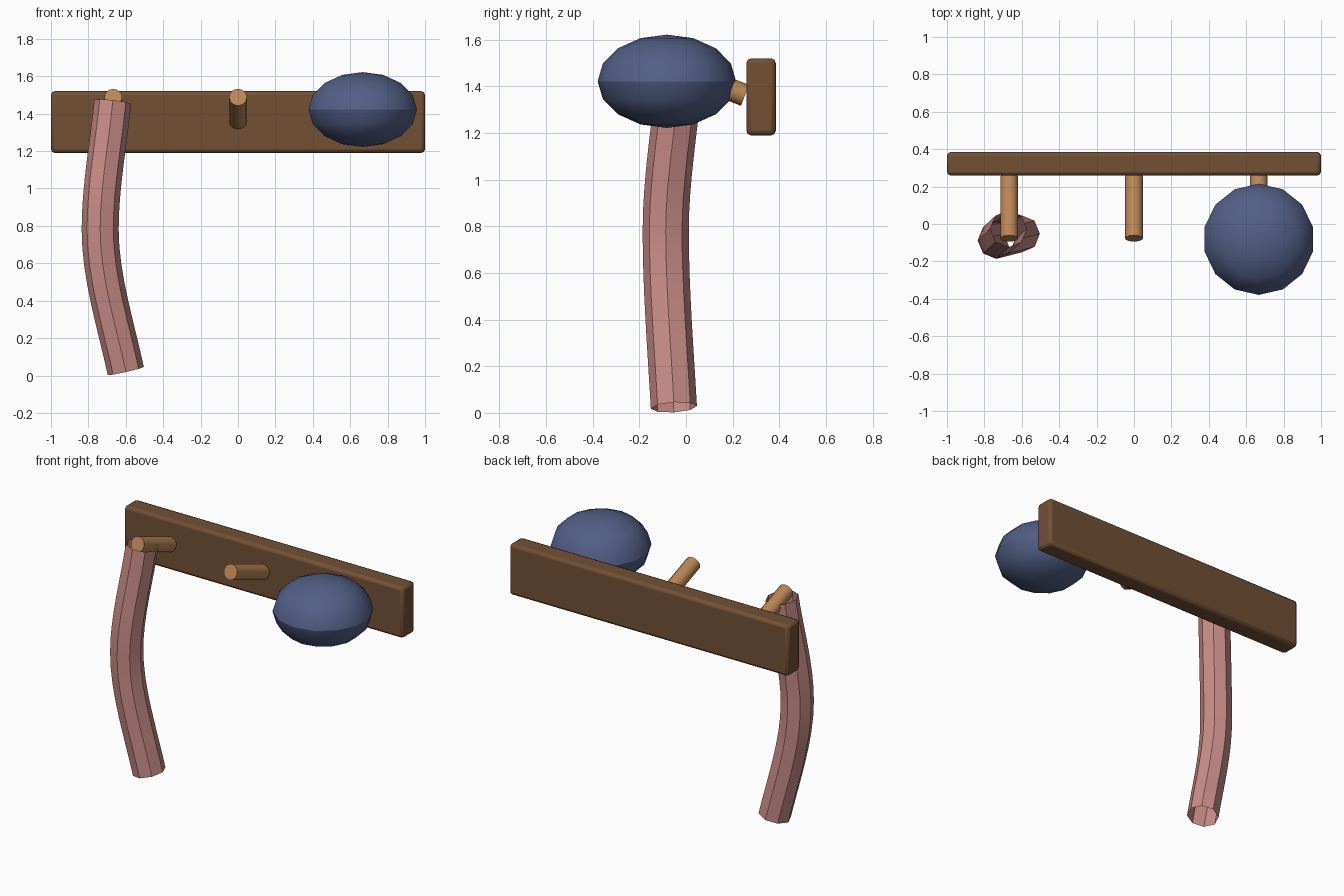
import bpy, bmesh, math
from mathutils import Vector
from mathutils.geometry import interpolate_bezier

if "Cube" in bpy.data.objects:
    bpy.data.objects.remove(bpy.data.objects["Cube"], do_unlink=True)


def material(name, rgb):
    m = bpy.data.materials.new(name)
    m.use_nodes = True
    m.diffuse_color = (*rgb, 1)
    m.node_tree.nodes["Principled BSDF"].inputs["Base Color"].default_value = (*rgb, 1)
    return m


DARK_WOOD = material("dark wood", (0.17, 0.08, 0.036))
LIGHT_WOOD = material("light wood", (0.49, 0.24, 0.095))
BLUE = material("navy blue", (0.085, 0.115, 0.24))
PINK = material("dusty pink", (0.58, 0.262, 0.242))


def finish(obj, name, mat, angle=31):
    obj.name = obj.data.name = name
    obj.data.materials.append(mat)
    bpy.ops.object.select_all(action='DESELECT')
    obj.select_set(True)
    bpy.context.view_layer.objects.active = obj
    bpy.ops.object.shade_smooth_by_angle(angle=math.radians(angle))
    return obj


# Wall board with softened edges
bpy.ops.mesh.primitive_cube_add(size=1, location=(0, 0.322, 1.355))
board = bpy.context.object
board.scale = (2, 0.126, 0.33)
bpy.ops.object.transform_apply(location=False, rotation=False, scale=True)
finish(board, "board", DARK_WOOD)
bevel = board.modifiers.new("soft edges", 'BEVEL')
bevel.width = 0.02
bevel.segments = 2

# Three pegs tilted up towards the front
for x, side in ((-0.667, "right"), (0, "middle"), (0.667, "left")):
    back, tip = Vector((x, 0.253, 1.362)), Vector((x, -0.077, 1.488))
    bpy.ops.mesh.primitive_cylinder_add(
        vertices=12, radius=0.048, depth=(tip - back).length, location=(back + tip) / 2)
    peg = bpy.context.object
    peg.rotation_euler = (tip - back).to_track_quat('Z', 'Y').to_euler()
    finish(peg, side + "_peg", LIGHT_WOOD)

# Rounded hat hanging on the left peg
bpy.ops.mesh.primitive_uv_sphere_add(
    segments=14, ring_count=8, radius=0.297, location=(0.667, -0.082, 1.422))
hat = bpy.context.object
hat.scale = (1, 1, 0.2 / 0.297)
bpy.ops.object.transform_apply(location=False, rotation=False, scale=True)
finish(hat, "hat", BLUE, 30)

# Scarf: open eight-sided tube swept along a gentle curve
top, mid, low = (Vector((-0.67, -0.025, 1.463)), Vector((-0.737, -0.087, 0.78)),
                 Vector((-0.60, -0.052, 0.024)))
path = interpolate_bezier(top, Vector((-0.692, -0.045, 1.24)),
                          mid + Vector((0, 0, 0.23)), mid, 9)
path += interpolate_bezier(mid, mid - Vector((0, 0, 0.25)),
                           Vector((-0.653, -0.066, 0.27)), low, 9)[1:]
bm = bmesh.new()
rings = []
for i, p in enumerate(path):
    tangent = (path[max(i - 1, 0)] - path[min(i + 1, len(path) - 1)]).normalized()
    u = Vector((0, 1, 0)).cross(tangent).normalized()
    v = tangent.cross(u)
    rings.append([bm.verts.new(p + 0.099 * (u * math.cos(a) + v * math.sin(a)))
                  for a in (k * math.pi / 4 for k in range(8))])
for upper, lower in zip(rings, rings[1:]):
    for k in range(8):
        n = (k + 1) % 8
        bm.faces.new((lower[k], lower[n], upper[n], upper[k]))
mesh = bpy.data.meshes.new("scarf")
bm.to_mesh(mesh)
bm.free()
scarf = bpy.data.objects.new("scarf", mesh)
bpy.context.collection.objects.link(scarf)
finish(scarf, "scarf", PINK, 30)
